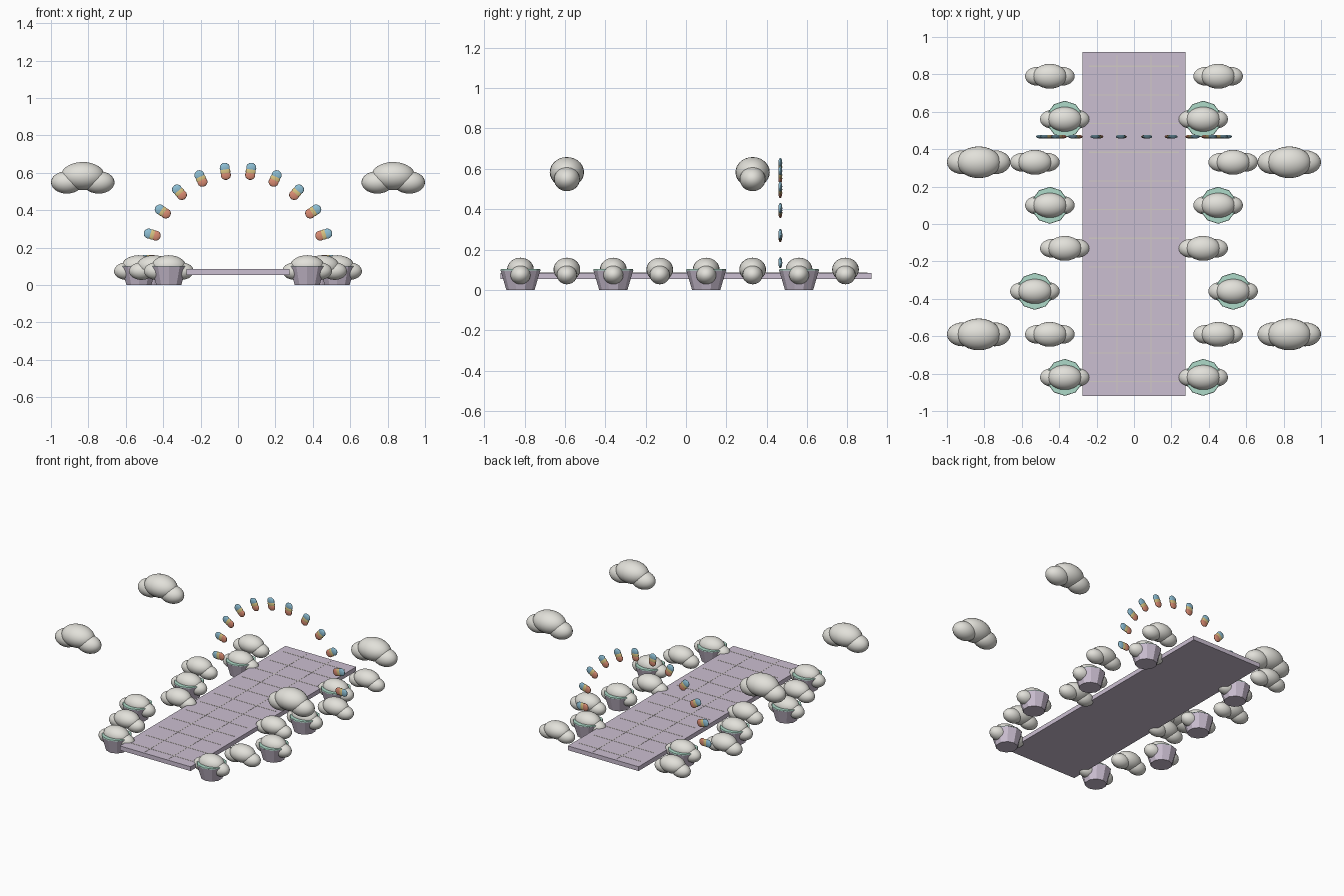
import bpy, math

if "Cube" in bpy.data.objects:
    bpy.data.objects.remove(bpy.data.objects["Cube"])


def mat(name, r, g, b):
    m = bpy.data.materials.new(name)
    m.diffuse_color = (r, g, b, 1)
    m.use_nodes = True
    m.node_tree.nodes["Principled BSDF"].inputs["Base Color"].default_value = m.diffuse_color
    return m


LILAC = mat("lilac stone", 0.60, 0.52, 0.64)
GROUT = mat("pale grout", 0.64, 0.60, 0.56)
CLOUD = mat("cloud white", 0.76, 0.75, 0.70)
TEAL = mat("mint green", 0.42, 0.70, 0.58)
BLUE = mat("sky blue", 0.27, 0.52, 0.66)
YELLOW = mat("soft yellow", 0.70, 0.55, 0.22)
CORAL = mat("coral", 0.70, 0.26, 0.17)


def finish(name, m):
    o = bpy.context.object
    o.name = name
    o.data.materials.append(m)
    return o


def box(name, loc, size, m):
    bpy.ops.mesh.primitive_cube_add(size=1, location=loc)
    o = finish(name, m)
    o.scale = size
    return o


def blob(name, loc, radii, m, tilt=0, seg=24, rings=14):
    bpy.ops.mesh.primitive_uv_sphere_add(segments=seg, ring_count=rings, radius=1,
                                         location=loc, rotation=(0, tilt, 0))
    o = finish(name, m)
    o.scale = radii
    bpy.ops.object.shade_smooth()
    return o


def cone(name, loc, r1, r2, depth, m):
    bpy.ops.mesh.primitive_cone_add(vertices=10, radius1=r1, radius2=r2, depth=depth, location=loc)
    return finish(name, m)


def cloud(name, x, y, z, s):
    # a main puff with two lower side puffs
    blob(name + "_main", (x, y, z), (0.117 * s, 0.085 * s, 0.075 * s), CLOUD)
    for side in (-1, 1):
        blob(name + "_side", (x + side * 0.085 * s, y, z - 0.034 * s),
             (0.085 * s, 0.064 * s, 0.060 * s), CLOUD)


# walkway slab with thin tile joints
box("walkway", (0, 0, 0.07), (0.55, 1.84, 0.03), LILAC)
for i in range(12):
    box("cross_joint", (0, -0.843 + 0.1533 * i, 0.0853), (0.48, 0.006, 0.0015), GROUT)
for x in (-0.092, 0.092):
    box("long_joint", (x, 0, 0.0853), (0.005, 1.8, 0.0012), GROUT)

# puffy bushes along both sides, every second one in a planter
for i in range(8):
    y = -0.82 + 0.23 * i
    for side in (-1, 1):
        x = side * (0.37 + 0.08 * (i % 3))
        cloud("bush", x, y, 0.101, 0.78)
        if i % 2 == 0:
            cone("planter", (x, y, 0.049), 0.07, 0.099, 0.098, LILAC)
            cone("planter_moss", (x, y, 0.1), 0.099, 0.097, 0.006, TEAL)

# floating clouds
for y in (-0.59, 0.33):
    for x in (-0.83, 0.83):
        cloud("floating_cloud", x, y, 0.583, 1.0)

# arch made of three-coloured beads
for i in range(12):
    a = math.pi * i / 11
    for dr, m in ((-0.02, CORAL), (0, YELLOW), (0.02, BLUE)):
        r = 0.478 + dr
        blob("arch_bead", (r * math.cos(a), 0.467, 0.135 + r * math.sin(a)),
             (0.026, 0.01, 0.027), m, -a, 16, 10)
